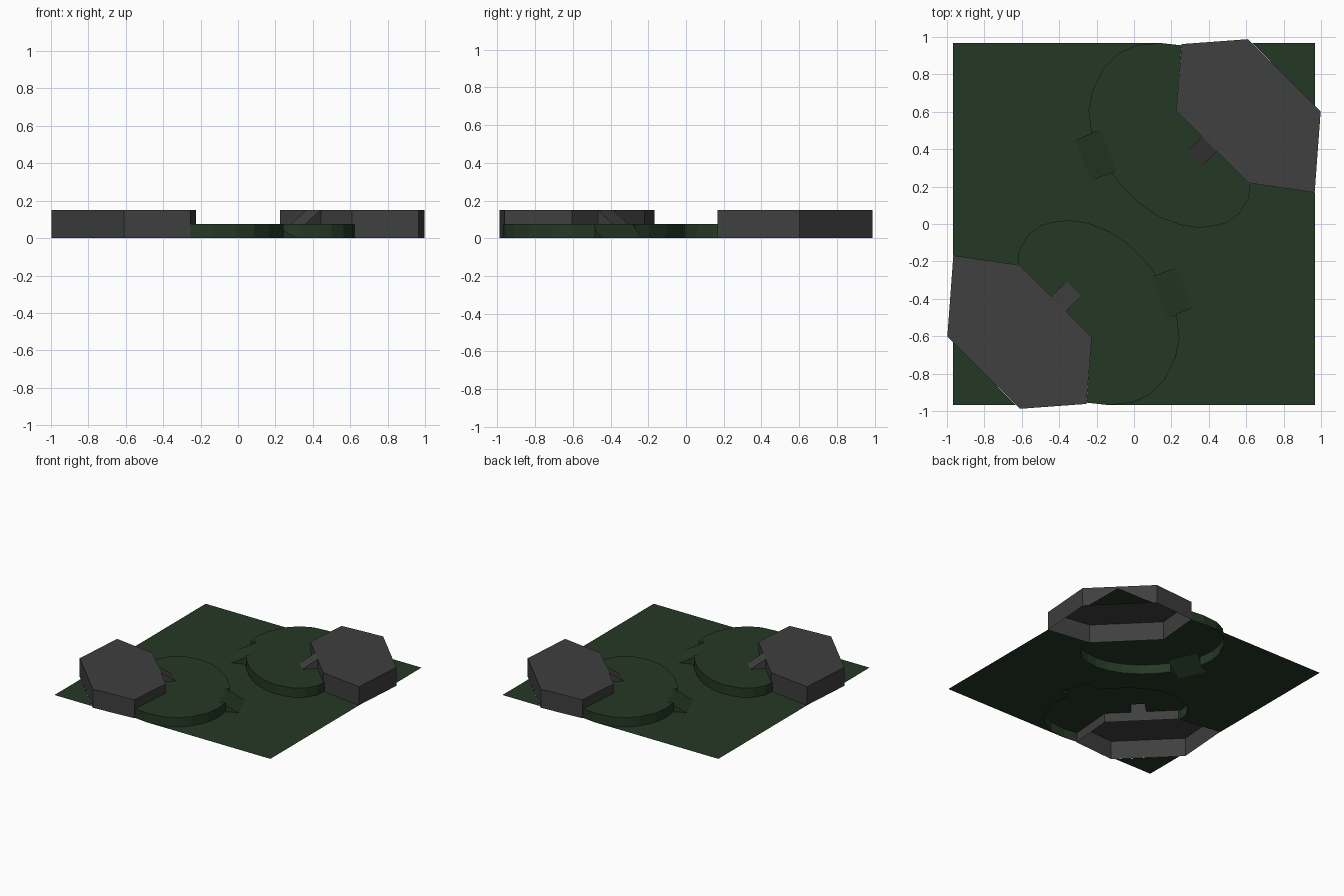
import bpy

if "Cube" in bpy.data.objects:
    bpy.data.objects.remove(bpy.data.objects["Cube"])

LOW, HIGH, EDGE = 0.075, 0.15, 0.968

# Plan outlines of one half; the other half is the same turned 180 degrees
HEX = [(0.225, 0.605), (0.61, 0.22), (0.966, 0.168),
       (0.998, 0.602), (0.61, 0.988), (0.255, 0.962)]
ARC_A = [(0.623, 0.218), (0.614, 0.14), (0.565, 0.058), (0.5, 0.008),
         (0.437, -0.01), (0.341, -0.02), (0.245, -0.005), (0.139, 0.037),
         (0.032, 0.107), (-0.064, 0.2)]
ARC_B = [(-0.243, 0.603), (-0.224, 0.709), (-0.165, 0.832), (-0.085, 0.912),
         (0.01, 0.955), (0.139, EDGE), (0.254, 0.955)]
RAMP_OUT = [(-0.225, 0.233), (-0.32, 0.447)]
RAMP_IN = [(-0.09, 0.285), (-0.18, 0.503)]
RAMP_T = [0.78, 0.66]          # where each ramp side meets the hill wall
STEP_OUT = [(0.36, 0.308), (0.283, 0.386)]
STEP_IN = [(0.443, 0.387), (0.363, 0.467)]


def material(name, rgb):
    m = bpy.data.materials.new(name)
    m.diffuse_color = (*rgb, 1)
    m.use_nodes = True
    m.node_tree.nodes["Principled BSDF"].inputs["Base Color"].default_value = m.diffuse_color
    return m


GREEN = material("grass", (0.018, 0.04, 0.018))
GREY = material("stone", (0.05, 0.05, 0.05))


def turn(points, flip):
    s = -1 if flip else 1
    return [(s * p[0], s * p[1], *p[2:]) for p in points]


def at(points, z):
    return [(p[0], p[1], z) for p in points]


def build(name, faces, mat, flip=False):
    verts, polys = [], []
    for f in faces:
        ids = []
        for v in turn(f, flip):
            if v not in verts:
                verts.append(v)
            ids.append(verts.index(v))
        polys.append(ids)
    me = bpy.data.meshes.new(name)
    me.from_pydata(verts, [], polys)
    me.materials.append(mat)
    bpy.context.collection.objects.link(bpy.data.objects.new(name, me))


def walls(path, z0, z1):
    # path runs counter-clockwise so the walls face outwards
    return [[(*a, z0), (*b, z0), (*b, z1), (*a, z1)]
            for a, b in zip(path, path[1:])]


def lerp(a, b, t):
    return tuple(p + (q - p) * t for p, q in zip(a, b))


MEET = [lerp(o, i, t) for o, i, t in zip(RAMP_OUT, RAMP_IN, RAMP_T)]

for flip, side in ((False, "back"), (True, "front")):
    # Hexagonal plateau, open below
    build(f"{side}_plateau", [at(HEX, HIGH)] + walls(HEX + HEX[:1], 0, HIGH),
          GREY, flip)

    # Rounded hill, notched for both ramps and the plateau
    upper = ARC_B[::-1] + [MEET[1]]
    lower = [MEET[0]] + ARC_A[::-1]
    top = (upper + RAMP_IN[::-1] + lower +
           [HEX[1], STEP_IN[0], *STEP_OUT, STEP_IN[1], HEX[0]])
    build(f"{side}_hill", [at(top, LOW)] + walls(upper, 0, LOW) +
          walls(lower, 0, LOW), GREEN, flip)

    # Ramp from ground to hill, with its outer cheeks and the cutting's cheeks
    faces = [[(*RAMP_OUT[1], 0), (*RAMP_OUT[0], 0),
              (*RAMP_IN[0], LOW), (*RAMP_IN[1], LOW)]]
    for k in range(2):
        m = (*MEET[k], LOW * RAMP_T[k])
        outer = [(*RAMP_OUT[k], 0), (*MEET[k], 0), m]
        inner = [m, (*MEET[k], LOW), (*RAMP_IN[k], LOW)]
        for tri in (outer, inner):
            faces.append(tri if k == 0 else tri[::-1])
    build(f"{side}_hill_ramp", faces, GREEN, flip)

    # Ramp from hill to plateau
    faces = [[(*STEP_OUT[1], LOW), (*STEP_OUT[0], LOW),
              (*STEP_IN[0], HIGH), (*STEP_IN[1], HIGH)]]
    for k in range(2):
        tri = [(*STEP_OUT[k], LOW), (*STEP_IN[k], LOW), (*STEP_IN[k], HIGH)]
        faces.append(tri if k == 0 else tri[::-1])
    build(f"{side}_plateau_ramp", faces, GREY, flip)

# Ground sheet, open under the hills and plateaus
half = ([(EDGE, -EDGE), (EDGE, 0.168), HEX[1]] + ARC_A + [MEET[0]] + RAMP_OUT +
        [MEET[1]] + ARC_B[:-1])
half.remove(HEX[1])
corner = [(EDGE, 0.632), (EDGE, EDGE), (0.632, EDGE)]
build("ground", [at(half + turn(half, True), 0), at(corner, 0),
                 at(turn(corner, True), 0)], GREEN)
